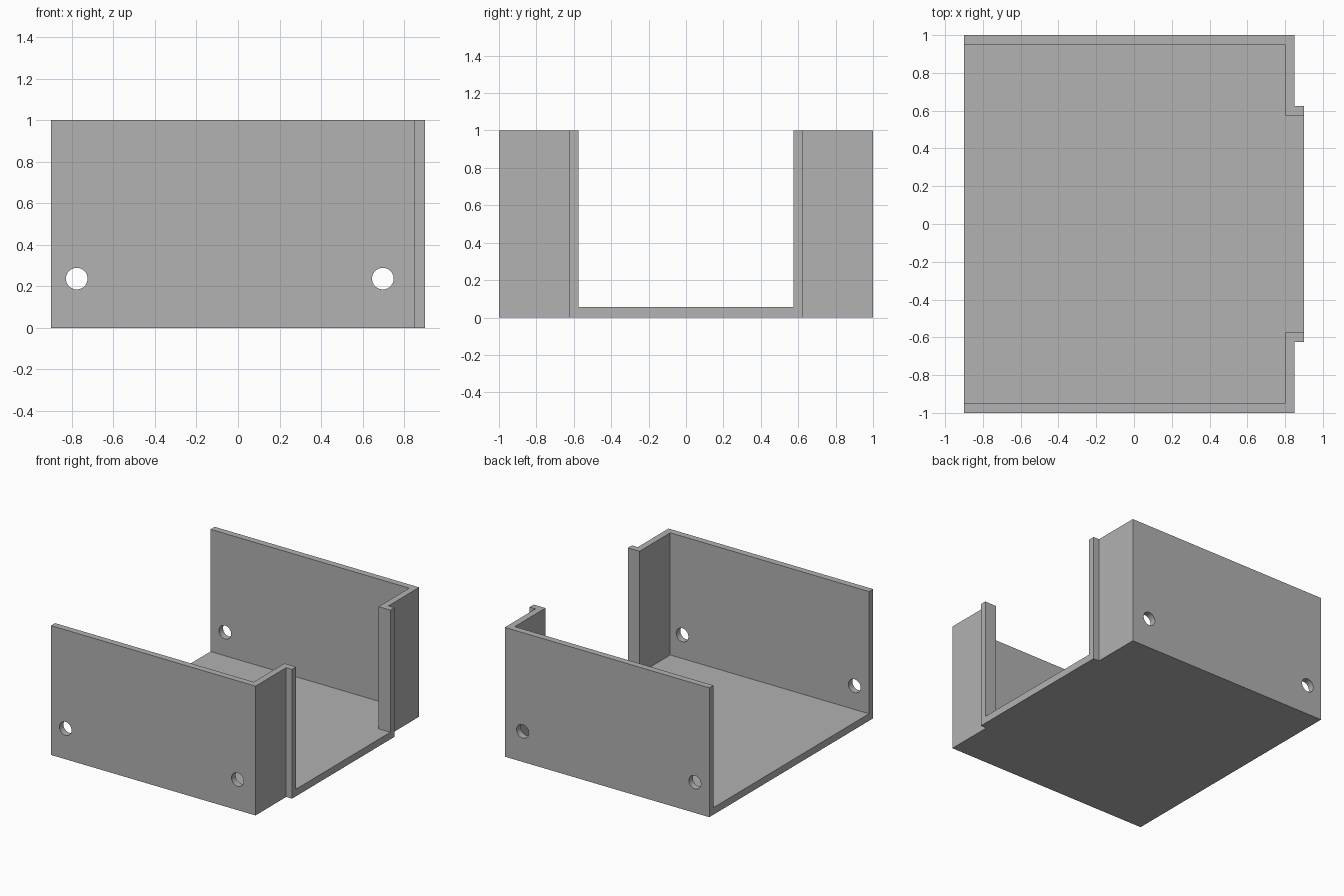
import bpy
import bmesh
from math import radians
from mathutils import Matrix, Vector

if "Cube" in bpy.data.objects:
    bpy.data.objects.remove(bpy.data.objects["Cube"], do_unlink=True)

HEIGHT = 1.0
FLOOR = 0.055
HOLE_RADIUS = 0.052
HOLE_Z = 0.237
HOLE_XS = (-0.776, 0.697)

grey = bpy.data.materials.new("plain grey")
grey.use_nodes = True
colour = (0.445, 0.445, 0.445, 1)
grey.diffuse_color = colour
grey.node_tree.nodes["Principled BSDF"].inputs["Base Color"].default_value = colour


def make_object(name, bm):
    bmesh.ops.recalc_face_normals(bm, faces=bm.faces)
    mesh = bpy.data.meshes.new(name)
    bm.to_mesh(mesh)
    bm.free()
    mesh.materials.append(grey)
    obj = bpy.data.objects.new(name, mesh)
    bpy.context.collection.objects.link(obj)
    return obj


def prism(name, half_outline, bottom, top):
    """Extrude a plan outline, given for the front half and mirrored in y."""
    outline = half_outline + [(x, -y) for x, y in reversed(half_outline)]
    bm = bmesh.new()
    face = bm.faces.new([bm.verts.new((x, y, bottom)) for x, y in outline])
    result = bmesh.ops.extrude_face_region(bm, geom=[face])
    verts = [v for v in result["geom"] if isinstance(v, bmesh.types.BMVert)]
    bmesh.ops.translate(bm, verts=verts, vec=Vector((0, 0, top - bottom)))
    return make_object(name, bm)


# Outer shell with stepped door lips, and the open space inside it
tray = prism("open_tray", [(-0.9, -1), (0.85, -1), (0.85, -0.625), (0.9, -0.625)],
             0, HEIGHT)
cavity = prism("cavity_cutter", [(-1.2, -0.95), (0.8, -0.95), (0.8, -0.575), (1.2, -0.575)],
               FLOOR, HEIGHT + 0.2)

# Screw holes running through both side walls
bm = bmesh.new()
for x in HOLE_XS:
    place = Matrix.Translation((x, 0, HOLE_Z)) @ Matrix.Rotation(radians(90), 4, "X")
    bmesh.ops.create_cone(bm, cap_ends=True, segments=48, radius1=HOLE_RADIUS,
                          radius2=HOLE_RADIUS, depth=2.4, matrix=place)
holes = make_object("hole_cutter", bm)

# Cut the cavity and holes, then discard the cutters
bpy.ops.object.select_all(action="DESELECT")
bpy.context.view_layer.objects.active = tray
tray.select_set(True)
for cutter in (cavity, holes):
    cutter.hide_render = True
    cut = tray.modifiers.new(cutter.name, "BOOLEAN")
    cut.operation = "DIFFERENCE"
    cut.solver = "EXACT"
    cut.object = cutter
    bpy.ops.object.modifier_apply(modifier=cut.name)
    bpy.data.objects.remove(cutter, do_unlink=True)

bpy.ops.object.shade_smooth_by_angle(angle=radians(30))
